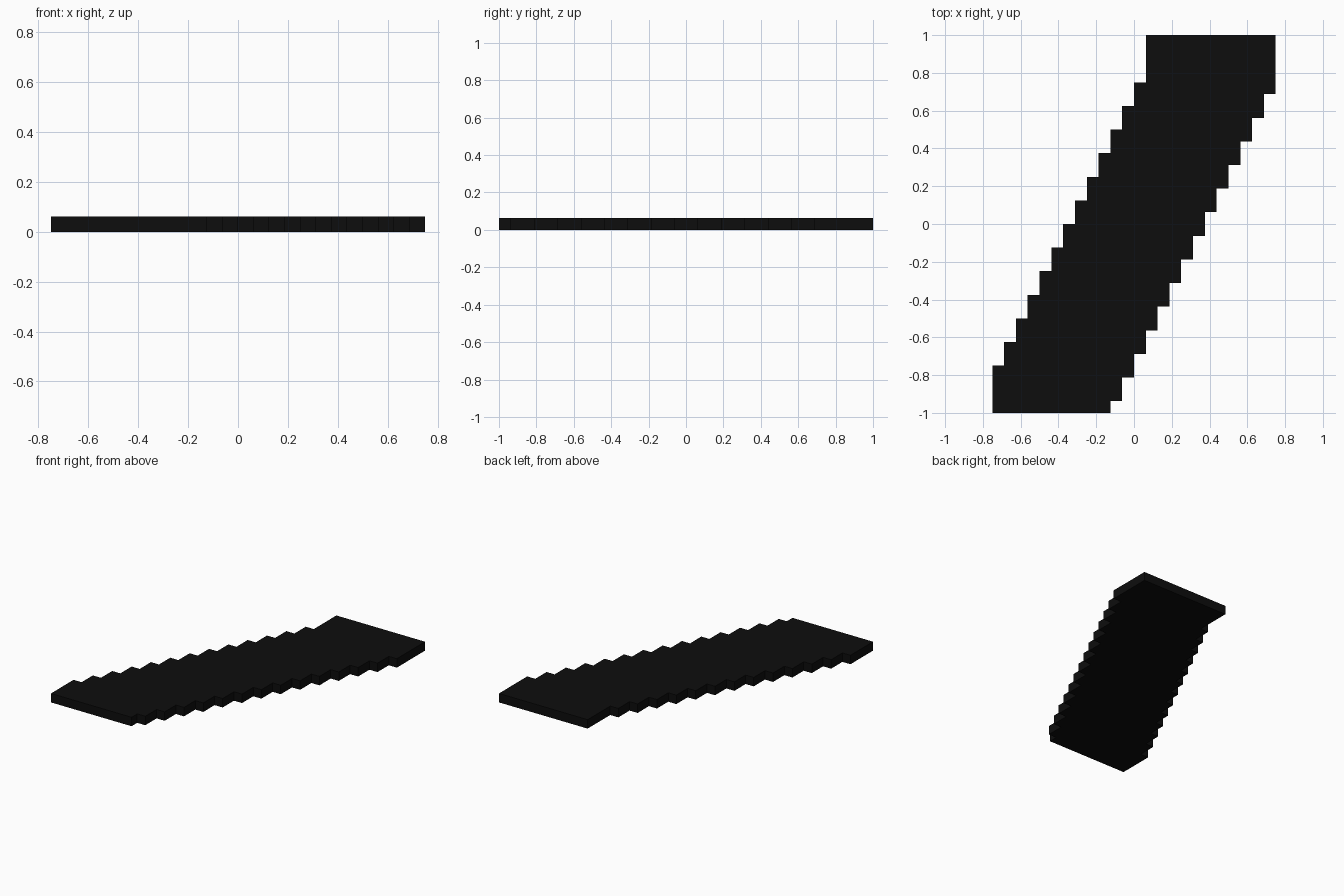
import bpy
import bmesh

if "Cube" in bpy.data.objects:
    bpy.data.objects.remove(bpy.data.objects["Cube"])

U = 1 / 16  # stair-step unit and slab thickness

mat = bpy.data.materials.new("near black")
mat.diffuse_color = (0.004, 0.004, 0.004, 1)
mat.use_nodes = True
mat.node_tree.nodes["Principled BSDF"].inputs["Base Color"].default_value = mat.diffuse_color

# Left stepped edge, bottom to top: first and last treads are longer
outline = []
y = -1.0
for i in range(14):
    x = -0.75 + i * U
    top = 1.0 if i == 13 else -0.75 + 2 * i * U
    outline += [(x, y), (x, top)]
    y = top

# Right stepped edge, top to bottom
y = 1.0
for i in range(15):
    x = 0.75 - i * U
    low = max(-1.0, 0.6875 - 2 * i * U)
    outline += [(x, y), (x, low)]
    y = low

# Extrude the slanted outline into a flat slab
bm = bmesh.new()
face = bm.faces.new([bm.verts.new((px, py, 0)) for px, py in outline])
ext = bmesh.ops.extrude_face_region(bm, geom=[face], use_keep_orig=True)
verts = [g for g in ext["geom"] if isinstance(g, bmesh.types.BMVert)]
bmesh.ops.translate(bm, verts=verts, vec=(0, 0, U))
bmesh.ops.recalc_face_normals(bm, faces=bm.faces)

mesh = bpy.data.meshes.new("stepped_slab")
bm.to_mesh(mesh)
bm.free()
mesh.materials.append(mat)
slab = bpy.data.objects.new("stepped_slab", mesh)
bpy.context.collection.objects.link(slab)
